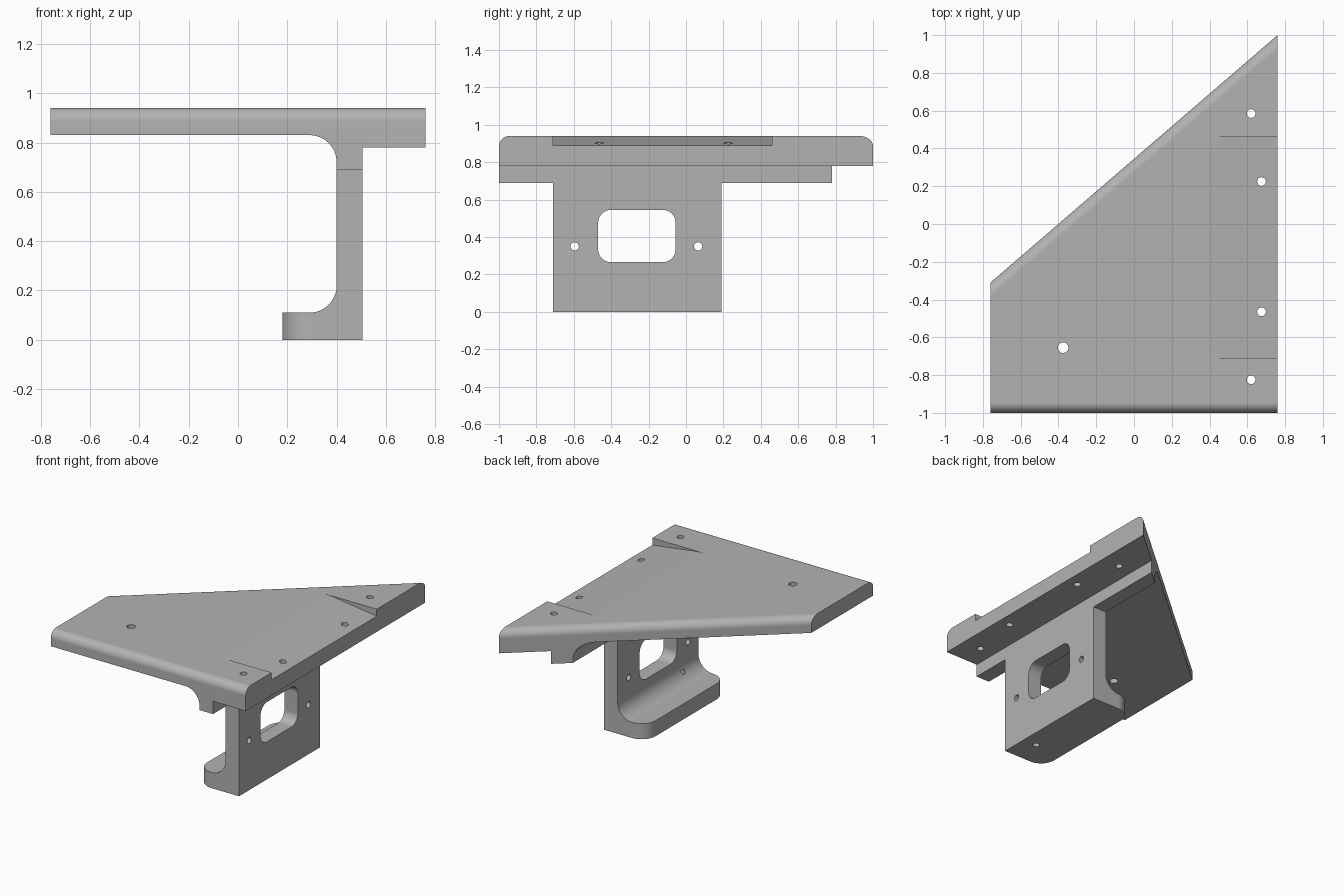
import bpy, bmesh, math

cube = bpy.data.objects.get("Cube")
if cube:
    bpy.data.objects.remove(cube, do_unlink=True)

grey = bpy.data.materials.new("plain_grey")
grey.use_nodes = True
grey.diffuse_color = (0.45, 0.45, 0.45, 1)
grey.node_tree.nodes["Principled BSDF"].inputs["Base Color"].default_value = (0.45, 0.45, 0.45, 1)


def arc(cu, cv, r, start, end, steps=12):
    """Points on an arc, angles in degrees."""
    angles = [math.radians(start + (end - start) * i / steps) for i in range(steps + 1)]
    return [(cu + r * math.cos(a), cv + r * math.sin(a)) for a in angles]


def circle(cu, cv, r):
    return arc(cu, cv, r, 0, 360, 24)[:-1]


def prism(name, points, axis, low, high, rounded=None, radius=0.055):
    """Extrude a 2D outline along an axis; optionally round chosen edges."""
    place = {"x": lambda u, v, w: (w, u, v),
             "y": lambda u, v, w: (u, w, v),
             "z": lambda u, v, w: (u, v, w)}[axis]
    bm = bmesh.new()
    ends = [[bm.verts.new(place(u, v, w)) for u, v in points] for w in (low, high)]
    bm.faces.new(ends[0])
    bm.faces.new(ends[1])
    n = len(points)
    for i in range(n):
        j = (i + 1) % n
        bm.faces.new((ends[0][i], ends[0][j], ends[1][j], ends[1][i]))
    bmesh.ops.recalc_face_normals(bm, faces=bm.faces)
    if rounded:
        edges = [e for e in bm.edges if rounded(e)]
        bmesh.ops.bevel(bm, geom=edges, offset=radius, offset_type="OFFSET",
                        segments=10, profile=0.5, affect="EDGES")
    mesh = bpy.data.meshes.new(name)
    bm.to_mesh(mesh)
    bm.free()
    mesh.materials.append(grey)
    obj = bpy.data.objects.new(name, mesh)
    bpy.context.collection.objects.link(obj)
    return obj


def combine(target, tool, operation="DIFFERENCE"):
    """Apply a boolean and discard the tool."""
    tool.hide_render = True
    mod = target.modifiers.new(operation.lower(), "BOOLEAN")
    mod.operation = operation
    mod.solver = "EXACT"
    mod.object = tool
    bpy.context.view_layer.objects.active = target
    bpy.ops.object.modifier_apply(modifier=mod.name)
    bpy.data.objects.remove(tool, do_unlink=True)


# Bracket side profile: table plate, web and foot flange with inner fillets
profile = ([(-0.76, 0.83)] + arc(0.29, 0.72, 0.11, 90, 0) + arc(0.29, 0.22, 0.11, 0, -90)
           + [(0.18, 0.11), (0.18, 0), (0.505, 0), (0.505, 0.78), (0.76, 0.78),
              (0.76, 1.1), (-0.76, 1.1)])
bracket = prism("mounting_bracket", profile, "y", -1.3, 1.3)

# Plan outline with a slanted back edge; its front and back top edges are rounded
slope = 1.31 / 1.52
def back_y(x):
    return 1 + slope * (x - 0.76)

def top_long_edge(edge):
    a, b = (v.co for v in edge.verts)
    return min(a.z, b.z) > 0.9 and abs(a.x - b.x) > 1

plan = prism("plan_outline", [(-0.9, -1), (0.9, -1), (0.9, back_y(0.9)), (-0.9, back_y(-0.9))],
             "z", -0.1, 0.94, top_long_edge)
combine(bracket, plan, "INTERSECT")

# Narrow the web and foot, rounding the foot corners, on both sides
mid = -0.26
side = [(0, 0.34)] + arc(0.29, 0.34, 0.11, 180, 90) + [(0.9, 0.45), (0.9, 1.6), (0, 1.6)]
for sign in (1, -1):
    combine(bracket, prism("side_cutter", [(x, mid + sign * y) for x, y in side], "z", -0.1, 0.69))

# Sloping recess in the top that blends smoothly into the plate
drop = 0.137
blend = [(0.34 + 0.11 * i / 8, 0.94 - drop * 0.055 * (i / 8) ** 2) for i in range(9)]
recess = blend + [(0.86, 0.94 - drop * 0.465), (0.86, 1.1), (0.34, 1.1)]
combine(bracket, prism("recess_cutter", recess, "y", -0.71, 0.46))

# Rounded window through the web
window = []
for y, z, start in ((-0.125, 0.475, 0), (-0.40, 0.475, 90), (-0.40, 0.335, 180), (-0.125, 0.335, 270)):
    window += arc(y, z, 0.07, start, start + 90, 8)
combine(bracket, prism("window_cutter", window, "x", 0.2, 0.7))

# Screw holes through the plate, through the web, and a blind one in the foot
for x, y, r in ((0.62, 0.585, 0.023), (0.675, 0.225, 0.023), (0.675, -0.465, 0.023),
                (0.62, -0.825, 0.023), (-0.375, -0.655, 0.028)):
    combine(bracket, prism("plate_hole", circle(x, y, r), "z", 0.72, 1.1))
for y in (-0.595, 0.065):
    combine(bracket, prism("web_hole", circle(y, 0.35, 0.022), "x", 0.3, 0.7))
combine(bracket, prism("foot_hole", circle(0.40, -0.52, 0.022), "z", -0.1, 0.18))

# Smooth fillets, crisp edges, flat faces kept flat
bpy.ops.object.select_all(action="DESELECT")
bracket.select_set(True)
bpy.context.view_layer.objects.active = bracket
bpy.ops.object.shade_smooth_by_angle(angle=math.radians(30))
weighted = bracket.modifiers.new("weighted_normals", "WEIGHTED_NORMAL")
weighted.keep_sharp = True
